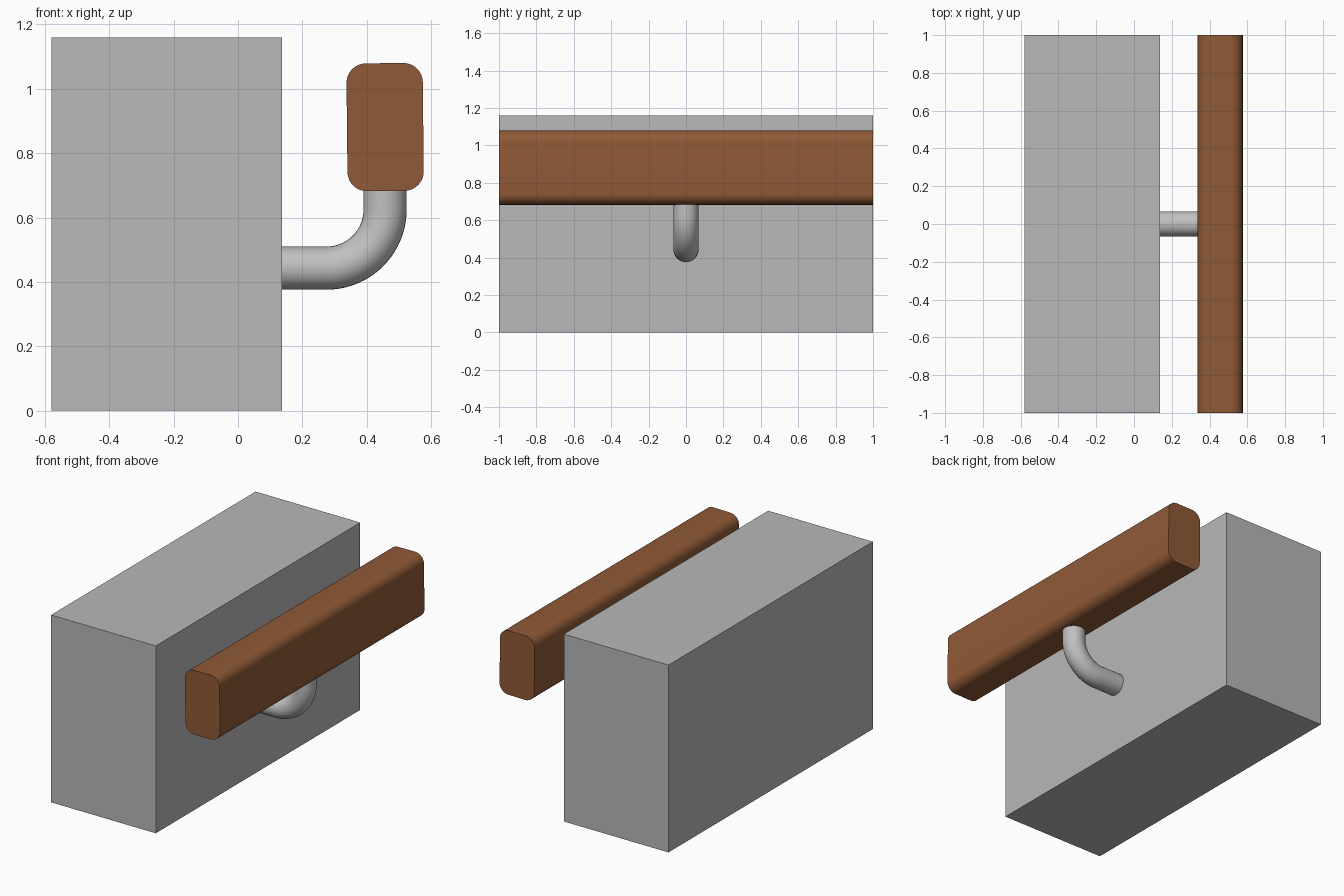
import bpy, bmesh, math
from mathutils import Vector, Matrix

if "Cube" in bpy.data.objects:
    bpy.data.objects.remove(bpy.data.objects["Cube"])


def material(name, rgb):
    m = bpy.data.materials.new(name)
    m.diffuse_color = (*rgb, 1)
    m.use_nodes = True
    m.node_tree.nodes["Principled BSDF"].inputs["Base Color"].default_value = m.diffuse_color
    return m


def make(name, bm, mat, smooth=False):
    bmesh.ops.recalc_face_normals(bm, faces=bm.faces)
    me = bpy.data.meshes.new(name)
    bm.to_mesh(me)
    bm.free()
    me.materials.append(mat)
    ob = bpy.data.objects.new(name, me)
    bpy.context.collection.objects.link(ob)
    if smooth:
        bpy.ops.object.select_all(action='DESELECT')
        ob.select_set(True)
        bpy.context.view_layer.objects.active = ob
        bpy.ops.object.shade_smooth_by_angle(angle=math.radians(40))
    return ob


def loft(rings):
    # closed solid through a list of equal-length rings
    bm = bmesh.new()
    vs = [[bm.verts.new(p) for p in r] for r in rings]
    n = len(vs[0])
    for a, b in zip(vs, vs[1:]):
        for i in range(n):
            j = (i + 1) % n
            bm.faces.new((a[i], a[j], b[j], b[i]))
    bm.faces.new(vs[0])
    bm.faces.new(vs[-1])
    return bm


plaster = material("wall grey", (0.48, 0.48, 0.485))
metal = material("bracket grey", (0.53, 0.53, 0.53))
wood = material("brown wood", (0.28, 0.102, 0.038))

# wall block
bm = bmesh.new()
bmesh.ops.create_cube(bm, size=1)
bmesh.ops.scale(bm, vec=(0.717, 2, 1.16), verts=bm.verts)
bmesh.ops.translate(bm, vec=(-0.2215, 0, 0.58), verts=bm.verts)
make("wall", bm, plaster)

# handrail: rounded rectangle, very slightly tilted, running along y
W, H, R, STEPS = 0.237, 0.397, 0.06, 8
tilt = Matrix.Rotation(math.radians(-0.6), 3, 'Y')
profile = []
for k, (sx, sz) in enumerate(((1, 1), (-1, 1), (-1, -1), (1, -1))):
    for s in range(STEPS + 1):
        a = (k + s / STEPS) * math.pi / 2
        profile.append(tilt @ Vector((sx * (W / 2 - R) + R * math.cos(a), 0,
                                      sz * (H / 2 - R) + R * math.sin(a))))
centre = Vector((0.457, 0, 0.881))
make("handrail", loft([[p + centre + Vector((0, y, 0)) for p in profile]
                       for y in (-1, 1)]), wood, True)

# bracket: round bar leaving the wall and bending up into the rail
TUBE, BEND, SIDES, ARC = 0.067, 0.182, 32, 20
cx, cz = 0.275, 0.625
path = [(0.13, cz - BEND, 0)]
for s in range(ARC + 1):
    a = s / ARC * math.pi / 2
    path.append((cx + BEND * math.sin(a), cz - BEND * math.cos(a), a))
path.append((cx + BEND, 0.70, math.pi / 2))
rings = []
for x, z, a in path:
    ring = []
    for i in range(SIDES):
        t = 2 * math.pi * i / SIDES
        u, v = TUBE * math.cos(t), TUBE * math.sin(t)
        ring.append((x - u * math.sin(a), v, z + u * math.cos(a)))
    rings.append(ring)
make("bracket", loft(rings), metal, True)
